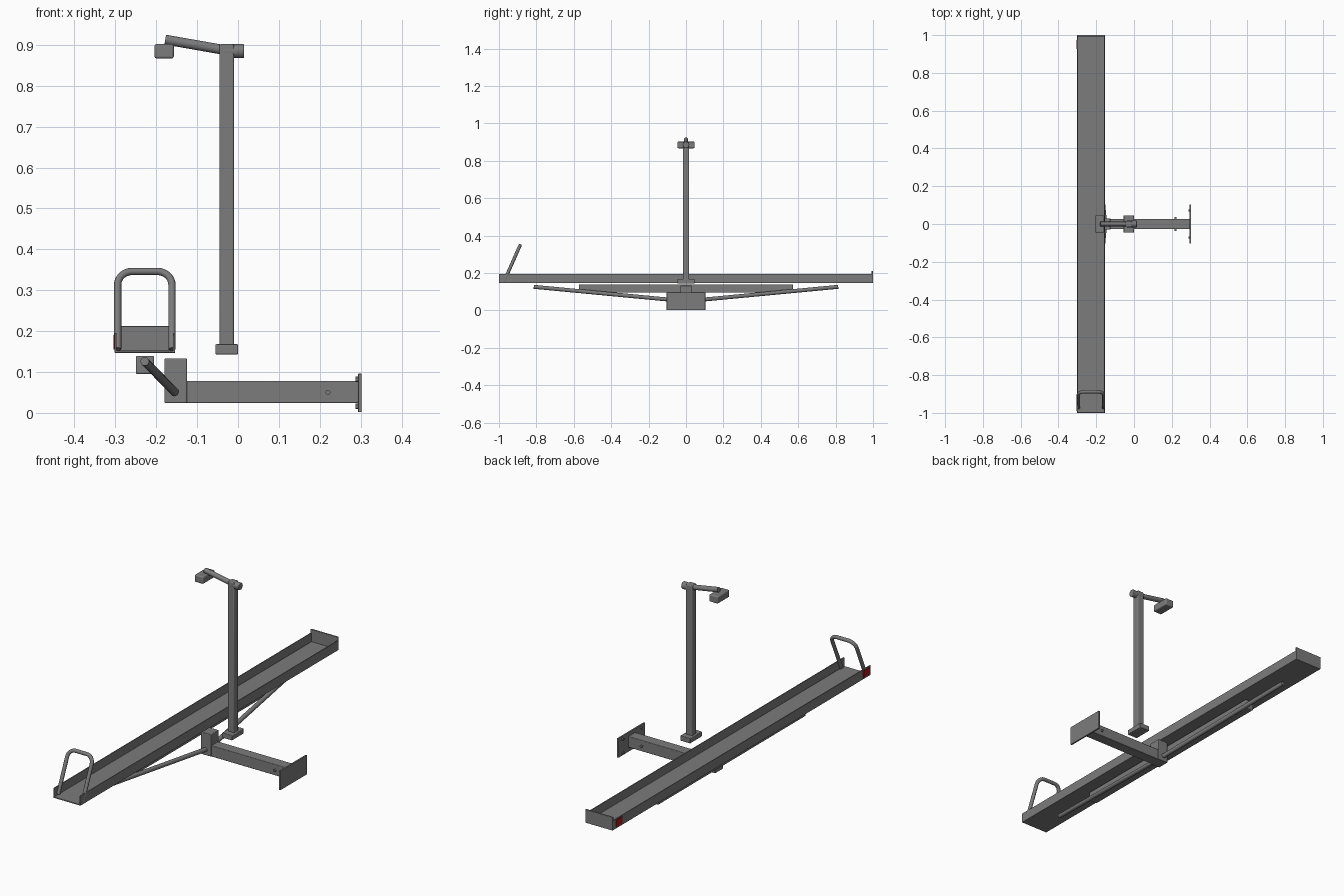
import bpy, bmesh, math
from mathutils import Vector

cube = bpy.data.objects.get("Cube")
if cube:
    bpy.data.objects.remove(cube, do_unlink=True)


def material(name, rgb):
    mat = bpy.data.materials.new(name)
    mat.use_nodes = True
    mat.diffuse_color = (*rgb, 1)
    mat.node_tree.nodes["Principled BSDF"].inputs["Base Color"].default_value = (*rgb, 1)
    return mat


STEEL = material("grey steel", (0.2, 0.2, 0.2))
RED = material("reflector red", (0.4, 0.01, 0.01))


def add(name, bm, mat=STEEL, bevel=0, smooth=False):
    bmesh.ops.recalc_face_normals(bm, faces=bm.faces)
    mesh = bpy.data.meshes.new(name)
    bm.to_mesh(mesh)
    bm.free()
    mesh.materials.append(mat)
    obj = bpy.data.objects.new(name, mesh)
    bpy.context.collection.objects.link(obj)
    if bevel:
        mod = obj.modifiers.new("Bevel", "BEVEL")
        mod.width, mod.segments = bevel, 3
    if smooth or bevel:
        bpy.context.view_layer.objects.active = obj
        bpy.ops.object.select_all(action="DESELECT")
        obj.select_set(True)
        bpy.ops.object.shade_smooth_by_angle(angle=math.radians(35))
    return obj


def box(name, x, y, z, mat=STEEL, bevel=0):
    """Box from (low, high) pairs on each axis."""
    bm = bmesh.new()
    bmesh.ops.create_cube(bm, size=1)
    for v in bm.verts:
        v.co = [(lo + hi) / 2 + c * (hi - lo) for c, (lo, hi) in zip(v.co, (x, y, z))]
    return add(name, bm, mat, bevel)


def rod(name, a, b, radius, sides=24, bevel=0):
    """Solid round bar from a to b."""
    a, b = Vector(a), Vector(b)
    bm = bmesh.new()
    bmesh.ops.create_cone(bm, cap_ends=True, segments=sides, radius1=radius,
                          radius2=radius, depth=(b - a).length)
    turn = (b - a).to_track_quat("Z", "Y")
    for v in bm.verts:
        v.co = turn @ v.co + (a + b) / 2
    return add(name, bm, bevel=bevel, smooth=True)


# Wheel track: open channel extruded along y
L, R, T = -0.302, -0.154, 0.005
profile = [(L, 0.195), (L, 0.147), (R, 0.147), (R, 0.195),
           (R - T, 0.195), (R - T, 0.152), (L + T, 0.152), (L + T, 0.195)]
bm = bmesh.new()
face = bm.faces.new([bm.verts.new((x, -1, z)) for x, z in profile])
ext = bmesh.ops.extrude_face_region(bm, geom=[face])
bmesh.ops.translate(bm, vec=(0, 2, 0),
                    verts=[g for g in ext["geom"] if isinstance(g, bmesh.types.BMVert)])
add("wheel_track", bm, bevel=0.0015)
box("track_end_stop", (L, R), (0.993, 1), (0.147, 0.212), bevel=0.001)

# Red side reflectors at both ends of the outer wall
for label, y in (("front", -0.965), ("rear", 0.95)):
    box(label + "_reflector", (L - 0.003, L + 0.001), (y - 0.024, y + 0.024),
        (0.155, 0.19), RED)

# Leaning wheel hoop with rounded upper corners
mid, half, rad = (L + R) / 2, 0.0665, 0.036
foot, top = Vector((mid, -0.972, 0.156)), Vector((mid, -0.888, 0.346))
up = (top - foot).normalized()
height = (top - foot).length
path = [(-half, 0)]
for side in (-1, 1):
    for i in range(9):
        a = math.pi / 2 * (i / 8)
        if side > 0:
            a = math.pi / 2 - a
        path.append((side * (half - rad + rad * math.cos(a)),
                     height - rad + rad * math.sin(a)))
path.append((half, 0))
curve = bpy.data.curves.new("wheel_hoop", "CURVE")
curve.dimensions = "3D"
curve.bevel_depth, curve.bevel_resolution, curve.use_fill_caps = 0.009, 4, True
spline = curve.splines.new("POLY")
spline.points.add(len(path) - 1)
for point, (u, v) in zip(spline.points, path):
    point.co = (*(foot + up * v + Vector((u, 0, 0))), 1)
curve.materials.append(STEEL)
hoop = bpy.data.objects.new("wheel_hoop", curve)
bpy.context.collection.objects.link(hoop)
bpy.ops.object.select_all(action="DESELECT")
hoop.select_set(True)
bpy.context.view_layer.objects.active = hoop
bpy.ops.object.convert(target="MESH")
bpy.ops.object.shade_smooth_by_angle(angle=math.radians(35))

# Under-track beam and two diagonal braces
box("under_track_beam", (-0.25, -0.205), (-0.572, 0.572), (0.095, 0.139), bevel=0.004)
for label, s in (("front", -1), ("rear", 1)):
    rod(label + "_brace", (-0.155, s * 0.02, 0.051), (-0.228, s * 0.813, 0.126), 0.0105)

# Hitch bar, upright, plate and fasteners
box("hitch_upright", (-0.18, -0.125), (-0.03, 0.03), (0.024, 0.133), bevel=0.003)
box("hitch_bar", (-0.13, 0.295), (-0.027, 0.027), (0.024, 0.078), bevel=0.003)
box("end_plate", (0.294, 0.302), (-0.103, 0.103), (0.002, 0.096), bevel=0.001)
rod("hitch_pin", (0.22, -0.036, 0.05), (0.22, 0.036, 0.05), 0.006)
for y in (-0.072, 0.072):
    for z in (0.016, 0.082):
        rod("plate_bolt", (0.288, y, z), (0.296, y, z), 0.007, 6)

# Mast with foot, pivot, tilted arm and clamp pad
box("mast", (-0.045, -0.01), (-0.017, 0.017), (0.16, 0.902), bevel=0.004)
box("mast_foot", (-0.055, 0), (-0.046, 0.046), (0.143, 0.168), bevel=0.003)
rod("pivot_knob", (-0.04, 0, 0.885), (0.015, 0, 0.885), 0.0175, 32, bevel=0.003)
rod("clamp_arm", (-0.178, 0, 0.913), (-0.03, 0, 0.887), 0.012)
box("clamp_pad", (-0.204, -0.157), (-0.046, 0.046), (0.867, 0.902), bevel=0.005)
